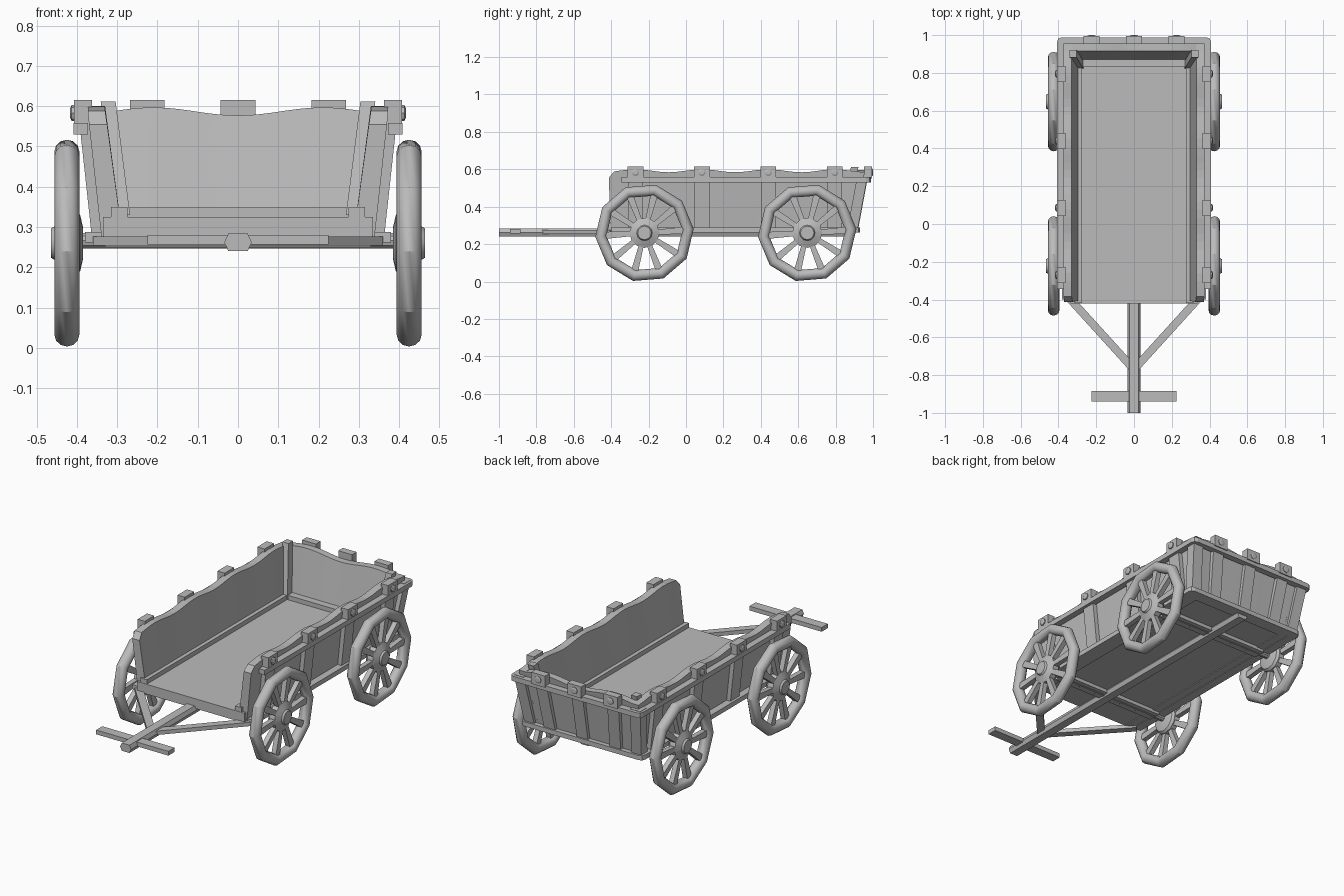
import bpy, bmesh, math
from mathutils import Matrix, Vector

cube = bpy.data.objects.get("Cube")
if cube:
    bpy.data.objects.remove(cube, do_unlink=True)

GREY = (0.5, 0.5, 0.5, 1)
mat = bpy.data.materials.new("plain grey")
mat.use_nodes = True
mat.diffuse_color = GREY
shader = mat.node_tree.nodes["Principled BSDF"]
shader.inputs["Base Color"].default_value = GREY
shader.inputs["Roughness"].default_value = 0.8


def finish(name, bm, smooth=False):
    bmesh.ops.recalc_face_normals(bm, faces=bm.faces[:])
    mesh = bpy.data.meshes.new(name)
    bm.to_mesh(mesh)
    bm.free()
    mesh.materials.append(mat)
    obj = bpy.data.objects.new(name, mesh)
    bpy.context.collection.objects.link(obj)
    if smooth:
        bpy.ops.object.select_all(action='DESELECT')
        obj.select_set(True)
        bpy.context.view_layer.objects.active = obj
        bpy.ops.object.shade_smooth_by_angle(angle=math.radians(33))
    return obj


def loft(name, rings, closed=False, smooth=False):
    """Skin a row of equal rings; cap the ends unless closed."""
    bm = bmesh.new()
    rows = [[bm.verts.new(p) for p in ring] for ring in rings]
    n = len(rows[0])
    pairs = list(zip(rows, rows[1:]))
    if closed:
        pairs.append((rows[-1], rows[0]))
    else:
        bm.faces.new(rows[0])
        bm.faces.new(rows[-1])
    for a, b in pairs:
        for i in range(n):
            j = (i + 1) % n
            bm.faces.new((a[i], a[j], b[j], b[i]))
    return finish(name, bm, smooth)


def block(name, x, y, z, lean=(0, 0), sx=1):
    """Box from ranges, with its top shifted by lean."""
    rings = []
    for h, k in ((z[0], 0), (z[1], 1)):
        dx, dy = lean[0] * k, lean[1] * k
        rings.append([(sx * (px + dx), py + dy, h) for px, py in
                      ((x[0], y[0]), (x[1], y[0]), (x[1], y[1]), (x[0], y[1]))])
    return loft(name, rings)


def lathe(name, profile, centre, axis, sides, smooth=True):
    """Turn (distance, radius) pairs about an axis."""
    turn = Vector(axis).to_track_quat('Z', 'Y')
    rings = []
    for d, r in profile:
        rings.append([Vector(centre) + turn @ Vector(
            (r * math.cos(math.tau * i / sides), r * math.sin(math.tau * i / sides), d))
            for i in range(sides)])
    return loft(name, rings, smooth=smooth)


def u_rail(name, ox, oy, front, thick, z):
    """Rail round both sides and the back, with clipped corners."""
    c = 0.025
    half = [(ox, front), (ox, oy - c), (ox - 0.007, oy - 0.007), (ox - c, oy)]
    outer = half + [(-px, py) for px, py in reversed(half)]
    ix, iy = ox - thick, oy - thick
    inner_half = [(ix, front), (ix, iy - 0.004), (ix - 0.002, iy - 0.002), (ix - 0.004, iy)]
    inner = inner_half + [(-px, py) for px, py in reversed(inner_half)]
    loft(name, [[(*a, z[0]), (*a, z[1]), (*b, z[1]), (*b, z[0])]
                for a, b in zip(outer, inner)])


# Floor with raised ledges
block("floor", (-0.335, 0.335), (-0.42, 0.89), (0.27, 0.325))
block("back_ledge", (-0.3, 0.3), (0.83, 0.87), (0.32, 0.35))

# Side walls with wavy tops
BOTTOM = 0.265
for sx, side in ((1, "left"), (-1, "right")):
    rings = []
    steps = 32
    for i in range(steps + 1):
        t = i / steps
        y = -0.385 + 1.34 * t
        top = 0.592 + 0.008 * math.cos(math.tau * (y - 0.085) / 0.355)
        rings.append([(sx * 0.338, y - 0.055 * t, BOTTOM), (sx * 0.373, y, top),
                      (sx * 0.33, y, top), (sx * 0.285, y - 0.055 * t, BOTTOM)])
    # clipped front corner
    rings.insert(0, [(sx * 0.338, -0.405, BOTTOM), (sx * 0.37, -0.412, 0.555),
                     (sx * 0.325, -0.412, 0.555), (sx * 0.285, -0.405, BOTTOM)])
    loft(side + "_wall", rings)
    block(side + "_ledge", (0.275, 0.315), (-0.418, 0.86), (0.32, 0.35), sx=sx)
    block(side + "_corner_post", (0.268, 0.305), (0.822, 0.862), (0.33, 0.612),
          (0.036, 0.06), sx)
    block(side + "_back_corner_rib", (0.3, 0.362), (0.86, 0.915), (0.265, 0.56),
          (0.032, 0.055), sx)
    # ribs, clamps and bolts along the side
    for k in range(4):
        y = -0.27 + 0.355 * k
        block(side + "_rib", (0.325, 0.362), (y - 0.04, y + 0.04), (0.265, 0.56),
              (0.032, 0), sx)
        block(side + "_clamp", (0.362, 0.407), (y - 0.042, y + 0.042), (0.55, 0.615), sx=sx)
        lathe(side + "_bolt", [(0, 0.02), (0.01, 0.02), (0.014, 0.012)],
              (sx * 0.403, y, 0.583), (sx, 0, 0), 8, False)

# Back wall with a dip in the middle
rings = []
for i in range(25):
    t = i / 12 - 1
    x = 0.35 * t
    top = 0.587 - 0.01 * math.cos(math.tau * x / 0.42)
    rings.append([(0.32 * t, 0.9, BOTTOM), (x, 0.955, top),
                  (x, 0.915, top), (0.32 * t, 0.855, BOTTOM)])
loft("back_wall", rings)
for x in (-0.225, 0, 0.225):
    block("back_rib", (x * 0.9 - 0.035, x * 0.9 + 0.035), (0.885, 0.918), (0.265, 0.56),
          (x * 0.1, 0.055))
    block("back_clamp", (x - 0.043, x + 0.043), (0.953, 0.994), (0.55, 0.615))
    lathe("back_bolt", [(0, 0.02), (0.006, 0.02), (0.009, 0.012)],
          (x, 0.991, 0.583), (0, 1, 0), 8, False)

u_rail("top_rail", 0.408, 0.988, -0.345, 0.036, (0.53, 0.558))
u_rail("bottom_rail", 0.38, 0.93, -0.4, 0.05, (0.262, 0.288))

# Draw pole, crossbar and diagonal braces
pole = [(-0.034, 0.262), (-0.024, 0.284), (0.024, 0.284),
        (0.034, 0.262), (0.024, 0.24), (-0.024, 0.24)]
loft("draw_pole", [[(x, y, z) for x, z in pole] for y in (-1, 0.9)])
block("crossbar", (-0.225, 0.225), (-0.94, -0.885), (0.256, 0.28))
for sx in (1, -1):
    a, b = Vector((sx * 0.345, -0.39, 0)), Vector((0, -0.77, 0))
    side = (b - a).normalized().cross(Vector((0, 0, 1))) * 0.021
    loft("brace", [[p + s + Vector((0, 0, z)) for s, z in
                    ((side, 0.254), (side, 0.276), (-side, 0.276), (-side, 0.254))]
                   for p in (a, b)])

# Axles, bolsters and wheels
WHEEL_Z, RIM = 0.26, 10
for place, wy in (("front", -0.222), ("back", 0.648)):
    lathe(place + "_axle", [(-0.42, 0.02), (0.42, 0.02)], (0, wy, 0.266), (1, 0, 0), 10)
    block(place + "_bolster", (-0.33, 0.33), (wy - 0.035, wy + 0.035), (0.25, 0.275))
    for sx, side in ((1, "left"), (-1, "right")):
        name = f"{place}_{side}_"
        centre = Vector((sx * 0.425, wy, WHEEL_Z))
        rings = []
        for i in range(RIM):
            a = math.tau * i / RIM + 0.08
            ring = []
            for j in range(12):
                b = math.tau * j / 12
                r = 0.234 + 0.03 * math.cos(b)
                ring.append(centre + Vector((0.031 * math.sin(b), r * math.cos(a),
                                             r * math.sin(a))))
            rings.append(ring)
        loft(name + "rim", rings, closed=True, smooth=True)
        lathe(name + "hub", [(-0.04, 0.04), (-0.033, 0.07), (-0.02, 0.08), (0.014, 0.08),
                             (0.03, 0.042), (0.04, 0.036)], centre, (sx, 0, 0), 12)
        # tapered spokes
        for i in range(10):
            a = math.tau * (i + 0.1) / 10
            out = Vector((0, math.cos(a), math.sin(a)))
            across = Vector((0, -math.sin(a), math.cos(a)))
            depth = Vector((1, 0, 0))
            loft(name + "spoke", [[centre + out * r + across * w * u + depth * 0.014 * v
                                   for u, v in ((-1, -1), (1, -1), (1, 1), (-1, 1))]
                                  for r, w in ((0.06, 0.013), (0.215, 0.019))])
